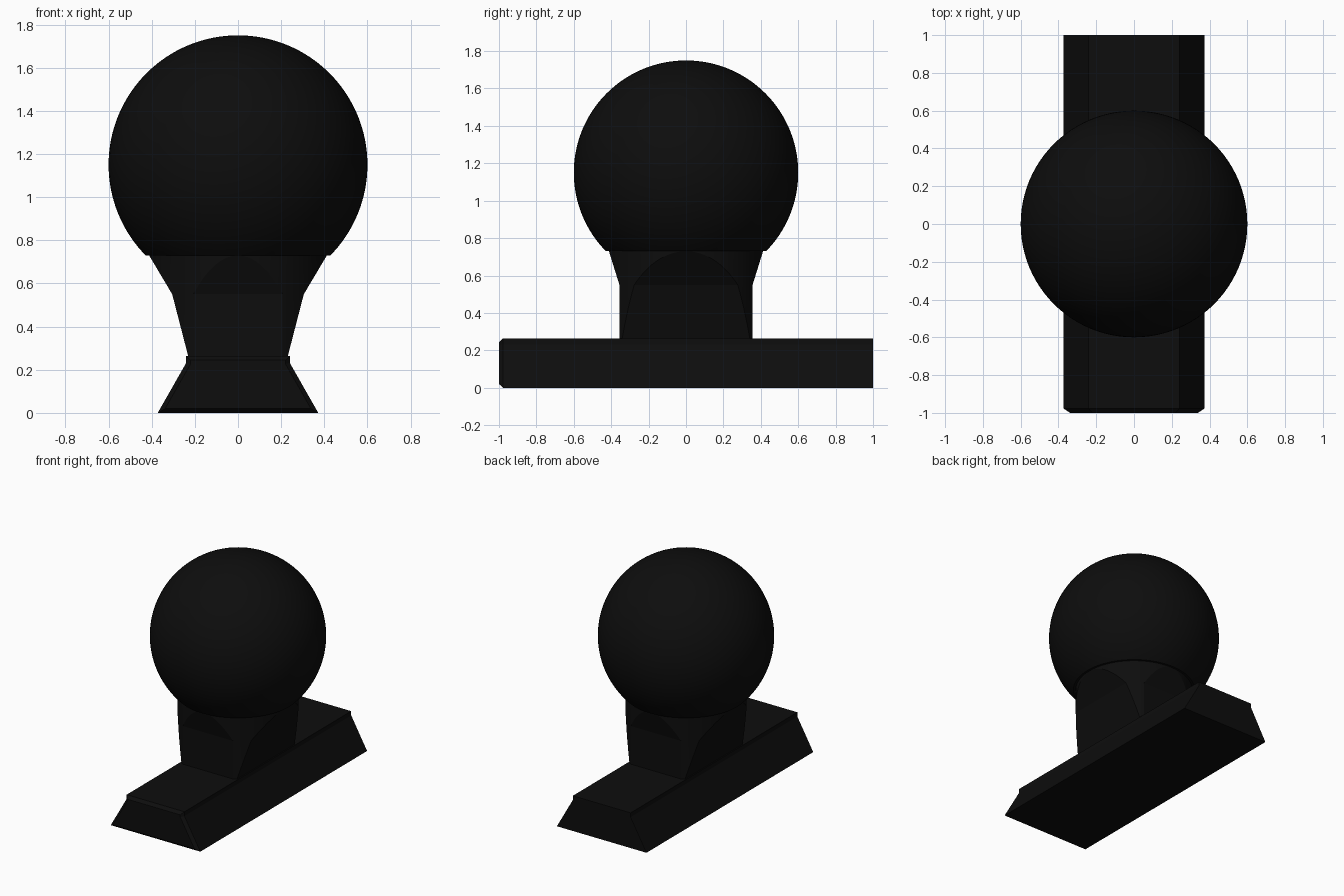
import bpy, bmesh
from mathutils import Matrix, Vector

if "Cube" in bpy.data.objects:
    bpy.data.objects.remove(bpy.data.objects["Cube"])

black = bpy.data.materials.new("matte black")
black.diffuse_color = (0.004, 0.004, 0.004, 1)
black.use_nodes = True
black.node_tree.nodes["Principled BSDF"].inputs["Base Color"].default_value = black.diffuse_color


def finish(bm, name, smooth=True):
    bmesh.ops.recalc_face_normals(bm, faces=bm.faces)
    mesh = bpy.data.meshes.new(name)
    bm.to_mesh(mesh)
    bm.free()
    mesh.materials.append(black)
    ob = bpy.data.objects.new(name, mesh)
    bpy.context.collection.objects.link(ob)
    if smooth:
        bpy.ops.object.select_all(action='DESELECT')
        ob.select_set(True)
        bpy.context.view_layer.objects.active = ob
        bpy.ops.object.shade_smooth_by_angle(angle=0.3)
    return ob


def slice_off(bm, point, normal):
    """Cut away everything beyond a plane and cap the opening."""
    geom = bm.verts[:] + bm.edges[:] + bm.faces[:]
    cut = bmesh.ops.bisect_plane(bm, geom=geom, plane_co=point,
                                 plane_no=Vector(normal).normalized(),
                                 clear_outer=True)["geom_cut"]
    edges = [e for e in cut if isinstance(e, bmesh.types.BMEdge)]
    if edges:
        bmesh.ops.contextual_create(bm, geom=edges)


# Ball with a flat underside
bm = bmesh.new()
bmesh.ops.create_uvsphere(bm, u_segments=96, v_segments=64, radius=0.6,
                          matrix=Matrix.Translation((0, 0, 1.15)))
slice_off(bm, (0, 0, 0.73), (0, 0, -1))
finish(bm, "ball")


# Neck: round column planed flat on four sides, in two tapering stages
def neck_stage(name, z0, z1, x0, x1, y0, y1):
    bm = bmesh.new()
    bmesh.ops.create_cone(bm, cap_ends=True, segments=96, radius1=0.412,
                          radius2=0.412, depth=z1 - z0,
                          matrix=Matrix.Translation((0, 0, (z0 + z1) / 2)))
    h = z1 - z0
    for s in (-1, 1):
        slice_off(bm, (s * x0, 0, z0), (s * h, 0, x0 - x1))
        slice_off(bm, (0, s * y0, z0), (0, s * h, y0 - y1))
    # the shared joint and the ends stay open, hidden inside the model
    ends = [f for f in bm.faces
            if all(abs(v.co.z - z0) < 1e-4 for v in f.verts)
            or all(abs(v.co.z - z1) < 1e-4 for v in f.verts)]
    bmesh.ops.delete(bm, geom=ends, context='FACES')
    finish(bm, name)


neck_stage("neck_lower", 0.26, 0.55, 0.23, 0.305, 0.356, 0.356)
neck_stage("neck_flare", 0.55, 0.73, 0.305, 0.412, 0.356, 0.412)

# Dovetail base: trapezoid rail with a chamfered front end
full = [(0.372, 0), (0.24, 0.232), (0.24, 0.264)]
inset = [(0.338, 0.02), (0.22, 0.227), (0.22, 0.244)]
bm = bmesh.new()
rings = []
for y, half in ((-1, inset), (-0.978, full), (1, full)):
    outline = half + [(-x, z) for x, z in reversed(half)]
    rings.append([bm.verts.new((x, y, z)) for x, z in outline])
for a, b in zip(rings, rings[1:]):
    for i in range(6):
        j = (i + 1) % 6
        bm.faces.new((a[i], a[j], b[j], b[i]))
bm.faces.new(rings[0])
bm.faces.new(rings[-1])
finish(bm, "dovetail_base", smooth=False)
